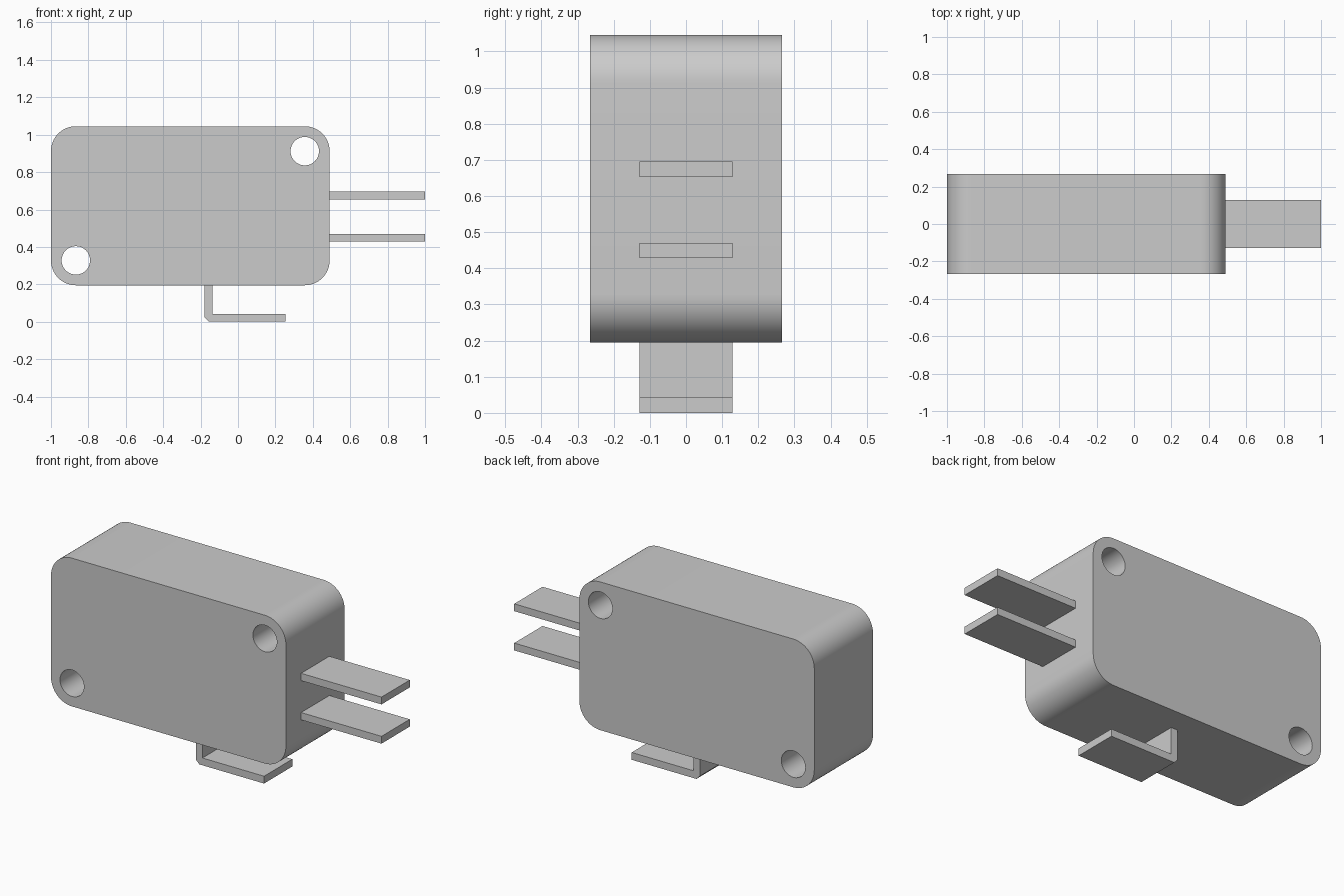
import bpy, bmesh
from math import pi, cos, sin, radians

if "Cube" in bpy.data.objects:
    bpy.data.objects.remove(bpy.data.objects["Cube"])


def prism(name, points, half_depth):
    """Extrude an (x, z) outline symmetrically along y."""
    bm = bmesh.new()
    face = bm.faces.new([bm.verts.new((x, -half_depth, z)) for x, z in points])
    ext = bmesh.ops.extrude_face_region(bm, geom=[face])
    verts = [g for g in ext["geom"] if isinstance(g, bmesh.types.BMVert)]
    bmesh.ops.translate(bm, verts=verts, vec=(0, 2 * half_depth, 0))
    bmesh.ops.recalc_face_normals(bm, faces=bm.faces)
    mesh = bpy.data.meshes.new(name)
    bm.to_mesh(mesh)
    bm.free()
    obj = bpy.data.objects.new(name, mesh)
    bpy.context.collection.objects.link(obj)
    return obj


def arc(cx, cz, r, start, sweep, steps):
    return [(cx + r * cos(start + sweep * i / steps),
             cz + r * sin(start + sweep * i / steps)) for i in range(steps + 1)]


# Rounded switch housing; corner arcs share centres with the mounting holes
X0, X1, Z0, Z1, R = -1.0, 0.49, 0.195, 1.045, 0.133
corners = [(X1 - R, Z1 - R), (X0 + R, Z1 - R), (X0 + R, Z0 + R), (X1 - R, Z0 + R)]
outline = []
for i, (cx, cz) in enumerate(corners):
    outline += arc(cx, cz, R, i * pi / 2, pi / 2, 16)
housing = prism("housing", outline, 0.266)

# Two mounting holes through opposite corners
cutters = []
for cx, cz in (corners[0], corners[2]):
    cutter = prism("hole_cutter", arc(cx, cz, 0.076, 0, 2 * pi, 48)[:-1], 0.4)
    cutter.hide_render = True
    mod = housing.modifiers.new("mounting_hole", 'BOOLEAN')
    mod.operation, mod.solver, mod.object = 'DIFFERENCE', 'EXACT', cutter
    cutters.append(cutter)

bpy.ops.object.select_all(action='DESELECT')
housing.select_set(True)
bpy.context.view_layer.objects.active = housing
for mod in list(housing.modifiers):
    bpy.ops.object.modifier_apply(modifier=mod.name)
bpy.ops.object.shade_smooth_by_angle(angle=radians(30))
for cutter in cutters:
    bpy.data.objects.remove(cutter, do_unlink=True)

# Two flat side terminals
T, W = 0.042, 0.128
for label, z in (("lower", 0.428), ("upper", 0.653)):
    prism(label + "_terminal", [(X1, z), (1, z), (1, z + T), (X1, z + T)], W)

# Bent bottom terminal with a clipped outer corner
prism("bent_terminal", [(-0.178, Z0), (-0.178, 0.022), (-0.156, 0), (0.255, 0),
                        (0.255, T), (-0.136, T), (-0.136, Z0)], W)
